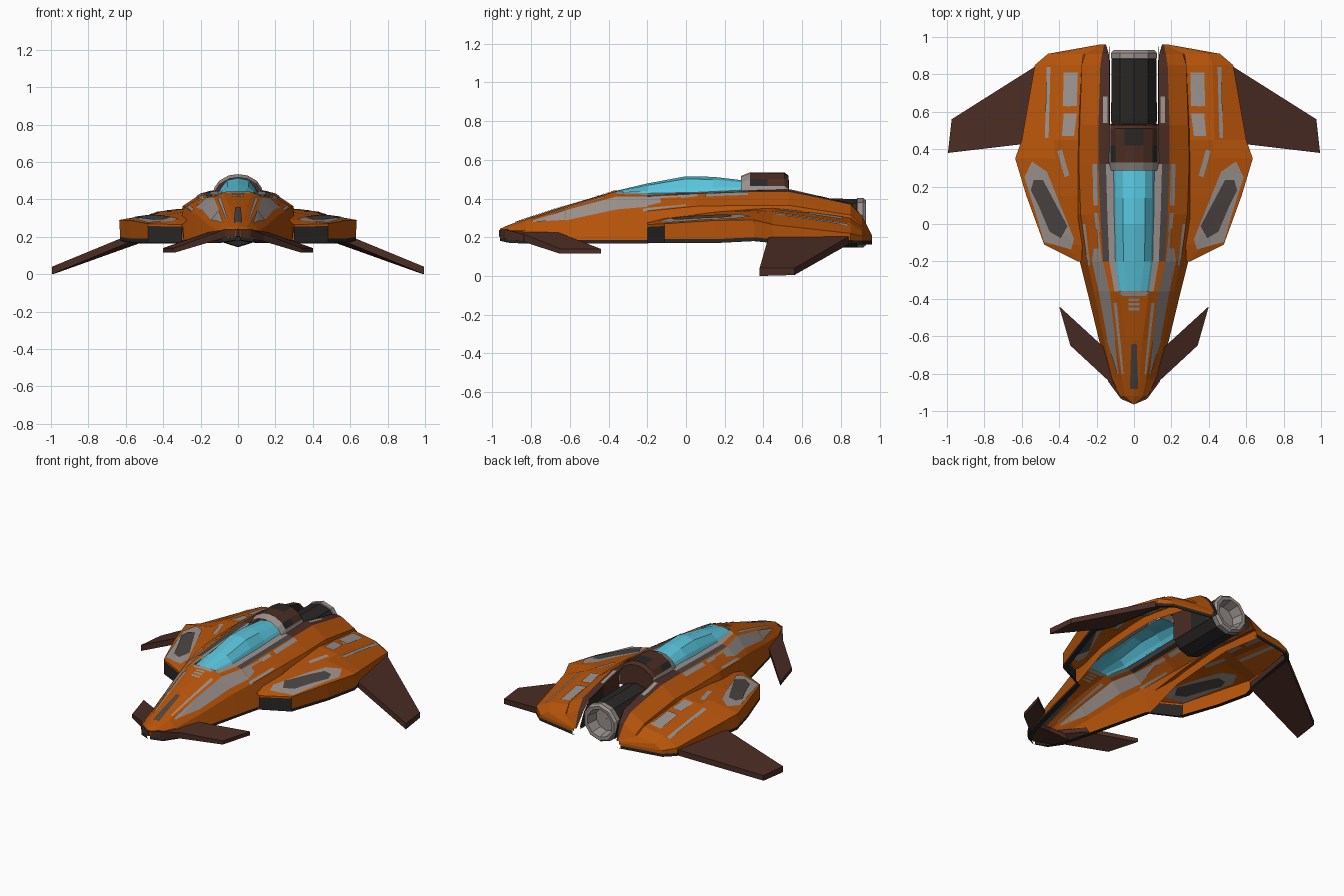
import bpy, math
from mathutils import Vector
from mathutils.bvhtree import BVHTree

if "Cube" in bpy.data.objects:
    bpy.data.objects.remove(bpy.data.objects["Cube"])

COLOURS = {
    "orange": (0.47, 0.088, 0.003), "brown": (0.07, 0.026, 0.017),
    "light_grey": (0.32, 0.28, 0.26), "dark_grey": (0.07, 0.058, 0.054),
    "black": (0.022, 0.02, 0.019), "glass_blue": (0.10, 0.56, 0.72)}
NAMES = list(COLOURS)
MATS = []
for n, c in COLOURS.items():
    m = bpy.data.materials.new(n)
    m.diffuse_color = (*c, 1)
    m.use_nodes = True
    m.node_tree.nodes["Principled BSDF"].inputs["Base Color"].default_value = m.diffuse_color
    MATS.append(m)


def make(name, verts, faces, mats, mirror=True):
    """Mesh object with a colour name per face, mirrored across x = 0."""
    me = bpy.data.meshes.new(name)
    me.from_pydata(verts, [], faces)
    used = sorted(set(mats))
    for u in used:
        me.materials.append(MATS[NAMES.index(u)])
    for p, m in zip(me.polygons, mats):
        p.material_index = used.index(m)
    ob = bpy.data.objects.new(name, me)
    bpy.context.collection.objects.link(ob)
    if mirror:
        mod = ob.modifiers.new("mirror", "MIRROR")
        mod.merge_threshold = 0.0005
    return ob


def loft(name, rows, rule):
    """Skin cross-sections (y, [(x, z)...]); rule(col, y, row) gives colour or None."""
    k = len(rows[0][1])
    verts = [(x, y, z) for y, pts in rows for x, z in pts]
    faces, mats = [], []
    for i in range(len(rows) - 1):
        for j in range(k - 1):
            c = rule(j, (rows[i][0] + rows[i + 1][0]) / 2, i)
            if c:
                a = i * k + j
                faces.append((a, a + 1, a + k + 1, a + k))
                mats.append(c)
    make(name, verts, faces, mats)
    return verts, faces


def mix(a, b, t):
    return tuple(p + (q - p) * t for p, q in zip(a, b))


# Fuselage: y, rim (x z), ridge (x z), shoulder (x z), lower edge (x z)
H = [(-.96, .004, .24, .008, .24, .012, .23, .012, .20),
     (-.92, .02, .258, .045, .252, .075, .235, .08, .19),
     (-.83, .03, .29, .065, .28, .115, .235, .13, .185),
     (-.62, .045, .36, .10, .34, .16, .265, .187, .185),
     (-.36, .08, .437, .13, .41, .215, .315, .25, .185),
     (-.20, .10, .427, .165, .41, .25, .335, .29, .185),
     (.05, .105, .432, .18, .425, .285, .36, .30, .325),
     (.32, .11, .445, .19, .435, .295, .365, .30, .345),
     (.53, .13, .448, .19, .435, .29, .365, .295, .35),
     (.85, .13, .375, .18, .37, .28, .315, .28, .297),
     (.91, .135, .31, .17, .31, .26, .262, .27, .252),
     (.96, .15, .21, .16, .21, .17, .206, .17, .205)]
rows = []
for y, ax, az, bx, bz, cx, cz, dx, dz in H:
    A, B, C, D = (ax, az), (bx, bz), (cx, cz), (dx, dz)
    drop = .018 if y < -.1 or y > .9 else .06
    rows.append((y, [(0, az + .004), A, mix(A, B, .5), B, mix(B, C, .7), C, D,
                     (dx, dz - drop), (max(dx - .03, 0), dz - drop)]))


def hull_rule(j, y, i):
    if j == 0:
        return "orange" if y < -.36 else None      # open under the canopy
    if j == 7 or (j == 6 and y < -.2):
        return "black" if y < -.2 else None
    if j == 1 and y > -.36:
        return "light_grey" if y < .32 else "brown"
    if j == 2 and y > -.1:
        return "dark_grey" if y < .32 else "brown"
    if j == 3 and -.62 < y < -.2:
        return "light_grey"
    return "orange"


hv, hf = loft("fuselage", rows, hull_rule)

# Side pods: y, inner, middle, outer top, outer bottom (x z each)
P = [(-.20, .28, .275, .29, .272, .30, .265, .30, .19),
     (-.11, .275, .297, .38, .283, .48, .27, .48, .19),
     (.15, .28, .333, .42, .312, .575, .287, .57, .19),
     (.35, .28, .348, .42, .328, .635, .29, .63, .20),
     (.45, .28, .352, .43, .335, .60, .265, .60, .19),
     (.85, .265, .302, .42, .275, .53, .22, .53, .185),
     (.91, .26, .257, .40, .235, .46, .205, .46, .183),
     (.96, .165, .21, .167, .21, .18, .20, .18, .183)]
rows = [(p[0], [p[1:3], p[3:5], p[5:7], mix(p[5:7], p[7:9], .15), p[7:9],
                (p[7], p[8] - .02), (p[7] - .03, p[8] - .02)]) for p in P]
pv, pf = loft("side_pod", rows, lambda j, y, i: "black" if j > 3 or (j == 3 and i == 0)
              else "orange")

# Canopy glass
loft("canopy", [(-.36, [(0, .440), (.035, .439), (.07, .436), (.082, .43)]),
                (-.20, [(0, .478), (.055, .468), (.09, .44), (.102, .42)]),
                (0, [(0, .515), (.06, .502), (.095, .455), (.107, .425)]),
                (.14, [(0, .512), (.06, .498), (.095, .458), (.109, .432)]),
                (.33, [(0, .49), (.06, .48), (.095, .46), (.112, .435)])],
     lambda j, y, i: "glass_blue")

# Raised collar behind the canopy, closed at its back
arch = [(0, .535), (.05, .528), (.10, .50), (.125, .465), (.14, .42)]
low = [(x * .97, z - .018) for x, z in arch]
loft("collar", [(.285, low), (.33, arch), (.42, arch), (.51, arch), (.53, low),
                (.535, [(x, .36) for x, z in arch])],
     lambda j, y, i: "light_grey" if i == 0 or j == 3 else
     "black" if (i == 2 and j == 0) or (i == 1 and j == 2) else "brown")

# Walls of the engine bay
loft("engine_bay_wall", [(y, [(.128, .21), (.13, z)]) for y, z in
                         ((.53, .448), (.70, .411), (.85, .375), (.91, .31), (.95, .23))],
     lambda j, y, i: "black" if i % 2 else "brown")


def lathe(name, prof, z, colour, n=10):
    """Spin (radius, y) points around the y axis at height z."""
    verts = [(r * math.cos(2 * math.pi * (i + .5) / n), y,
              z + r * math.sin(2 * math.pi * (i + .5) / n)) for r, y in prof for i in range(n)]
    faces = [(k * n + i, (k + 1) * n + i, (k + 1) * n + (i + 1) % n, k * n + (i + 1) % n)
             for k in range(len(prof) - 1) for i in range(n)]
    make(name, verts, faces, [colour] * len(faces), False)


# Engine and exhaust nozzle
lathe("engine", [(.002, .515), (.125, .52), (.129, .56), (.125, .885)], .273, "black")
lathe("nozzle", [(.11, .875), (.128, .885), (.128, .915), (.115, .93), (.094, .928),
                 (.08, .85), (.002, .85)], .275, "light_grey")


def plate(name, pts, colour):
    """Flat panel from outline (x, y, top z, thickness), anticlockwise from above."""
    n = len(pts)
    verts = [(x, y, z) for x, y, z, t in pts] + [(x, y, z - t) for x, y, z, t in pts]
    faces = [tuple(range(n)), tuple(range(2 * n - 1, n - 1, -1))]
    faces += [(i, i + n, (i + 1) % n + n, (i + 1) % n) for i in range(n)]
    make(name, verts, faces, [colour] * len(faces))


# Nose cap, front fins and rear wings
plate("nose_cap", [(0, -.965, .238, .035), (.07, -.935, .24, .045), (.14, -.84, .215, .04),
                   (.13, -.78, .21, .03), (0, -.80, .23, .03)], "brown")
plate("front_fin", [(.06, -.94, .24, .045), (.14, -.835, .215, .04), (.34, -.65, .14, .025),
                    (.40, -.44, .14, .025), (.16, -.66, .225, .03), (.07, -.84, .25, .03)],
      "brown")
plate("rear_wing", [(.57, .43, .215, .04), (.995, .38, .04, .04), (.975, .56, .04, .035),
                    (.50, .86, .215, .04)], "brown")

# Painted markings laid onto both sides of the thin hull skin
tree = BVHTree.FromPolygons([Vector(v) for v in hv + pv],
                            hf + [tuple(i + len(hv) for i in f) for f in pf])


def on_hull(x, y, lift):
    loc, nor, _, _ = tree.ray_cast(Vector((x, y, 2)), Vector((0, 0, -1)))
    return tuple(loc + nor * lift) if loc else (x, y, .25)


def marking(name, xy, faces, colour, lift):
    for side, s in (("outside", 1), ("inside", -1)):
        make(f"{name}_{side}", [on_hull(x, y, lift * s) for x, y in xy],
             [f[::s] for f in faces], [colour] * len(faces))


def stripe(name, a, b, c, d, colour="light_grey", nx=3, ny=8):
    """Quad marking: a-b is the front edge, c-d the back edge."""
    w = nx + 1
    xy = [mix(mix(a, c, i / ny), mix(b, d, i / ny), j / nx)
          for i in range(ny + 1) for j in range(w)]
    marking(name, xy, [(i * w + j, i * w + j + 1, i * w + w + j + 1, i * w + w + j)
                       for i in range(ny) for j in range(nx)], colour, .004)


def badge(name, outline, colour, lift):
    """Polygon marking built as rings around its middle."""
    pts = [mix(p, q, t / 3) for p, q in zip(outline, outline[1:] + outline[:1])
           for t in range(3)]
    n = len(pts)
    mid = (sum(p[0] for p in pts) / n, sum(p[1] for p in pts) / n)
    faces = [(k * n + i, k * n + n + i, k * n + n + (i + 1) % n, k * n + (i + 1) % n)
             for k in range(3) for i in range(n)] + [tuple(range(n))]
    marking(name, [mix(mid, p, s) for s in (.02, .35, .7, 1) for p in pts],
            faces, colour, lift)


badge("pod_vent_frame", [(.335, -.135), (.48, -.095), (.525, .06), (.585, .25), (.545, .335),
                         (.465, .28), (.32, -.08)], "light_grey", .004)
badge("pod_vent", [(.39, -.075), (.45, -.04), (.505, .09), (.55, .18), (.535, .235),
                   (.485, .235), (.355, -.01)], "dark_grey", .008)
stripe("nose_stripe", (0, -.88), (.022, -.88), (0, -.64), (.014, -.64), "dark_grey")
for k in range(3):
    stripe(f"nose_mark_{k}", (0, -.46 + k * .025), (.03, -.46 + k * .025),
           (0, -.446 + k * .025), (.03, -.446 + k * .025), nx=2, ny=1)
stripe("canopy_front_rim", (0, -.385), (.06, -.385), (0, -.362), (.079, -.362), ny=2)
stripe("thin_nose_stripe", (.055, -.80), (.065, -.80), (.09, -.42), (.108, -.42))
stripe("grey_band_tip", (.08, -.80), (.088, -.80), (.10, -.62), (.142, -.62))
stripe("grey_band_tail", (.168, -.2), (.222, -.2), (.185, -.04), (.20, -.04))
stripe("shoulder_line", (.232, -.22), (.246, -.22), (.258, 0), (.272, 0))
stripe("ridge_stripe_front", (.18, -.04), (.20, -.04), (.19, .06), (.21, .06))
stripe("ridge_stripe_back", (.19, .1), (.215, .1), (.195, .32), (.22, .32))
stripe("bay_stripe", (.142, .54), (.165, .54), (.142, .68), (.165, .68))
stripe("pod_stripe_front", (.32, .47), (.385, .47), (.305, .59), (.375, .59))
stripe("pod_stripe_back", (.305, .63), (.38, .63), (.30, .81), (.375, .81))
stripe("pod_line", (.455, .46), (.475, .46), (.445, .84), (.465, .84))
stripe("pod_dash", (.345, .26), (.37, .25), (.385, .40), (.41, .39))
